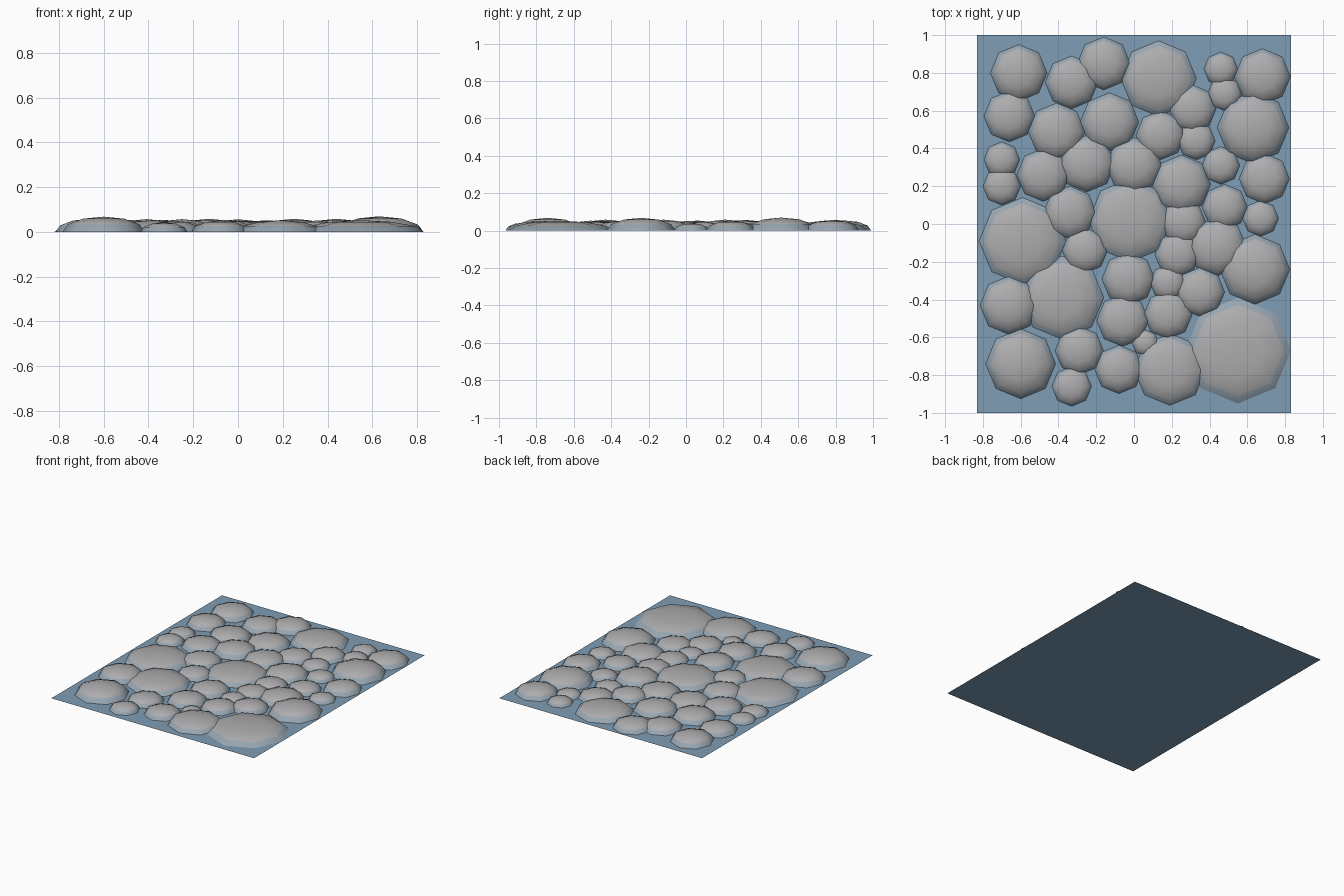
import bpy, bmesh, math

if "Cube" in bpy.data.objects:
    bpy.data.objects.remove(bpy.data.objects["Cube"])


def material(name, rgb):
    m = bpy.data.materials.new(name)
    m.diffuse_color = (*rgb, 1)
    m.use_nodes = True
    m.node_tree.nodes["Principled BSDF"].inputs["Base Color"].default_value = m.diffuse_color
    return m


BLUE = material("blue_base", (0.21, 0.34, 0.46))
RIM = material("stone_rim", (0.31, 0.38, 0.44))
GREY = material("stone_grey", (0.42, 0.42, 0.43))

# Rounded stones: x, y, radius
ROUND = [
    (-.61, .80, .15), (-.33, .75, .14), (-.16, .85, .14), (.46, .82, .09),
    (.68, .78, .148), (.48, .69, .09), (-.66, .57, .135), (-.41, .49, .15),
    (-.13, .54, .155), (.14, .47, .13), (.31, .61, .125), (.63, .51, .19),
    (.33, .44, .10), (-.70, .34, .095), (-.70, .20, .10), (-.48, .26, .14),
    (-.25, .32, .15), (0, .31, .148), (.25, .21, .155), (.46, .31, .10),
    (.69, .24, .133), (-.34, .06, .14), (.26, .01, .12), (.48, .09, .12),
    (.67, .03, .095), (-.26, -.14, .12), (.23, -.16, .12), (.44, -.12, .155),
    (.64, -.24, .185), (-.66, -.43, .155), (-.03, -.29, .14), (.18, -.31, .095),
    (.35, -.36, .13), (-.06, -.51, .138), (.18, -.48, .128), (-.60, -.74, .185),
    (-.29, -.67, .128), (-.33, -.86, .105), (-.08, -.77, .128), (.06, -.63, .07),
]
# Large, flatter stones
FLAT = [
    (.13, .77, .20), (-.59, -.09, .23), (-.02, .02, .22),
    (-.38, -.39, .22), (.19, -.77, .19), (.55, -.67, .28),
]


def stone(name, x, y, r, h, sides=8):
    """Low-poly half ellipsoid resting on the base."""
    bm = bmesh.new()
    rings = []
    for lat in (0, math.radians(30), math.radians(60)):
        rings.append([bm.verts.new((r * math.cos(lat) * math.cos(2 * math.pi * i / sides),
                                    r * math.cos(lat) * math.sin(2 * math.pi * i / sides),
                                    h * math.sin(lat))) for i in range(sides)])
    top = bm.verts.new((0, 0, h))
    for i in range(sides):
        j = (i + 1) % sides
        for k in range(2):
            f = bm.faces.new((rings[k][i], rings[k][j], rings[k + 1][j], rings[k + 1][i]))
            f.material_index = 1 - k
        bm.faces.new((rings[2][i], rings[2][j], top))
    for f in bm.faces:
        f.smooth = True
    me = bpy.data.meshes.new(name)
    bm.to_mesh(me)
    bm.free()
    me.materials.append(GREY)
    me.materials.append(RIM)
    ob = bpy.data.objects.new(name, me)
    ob.location = (x, y, 0)
    bpy.context.collection.objects.link(ob)


# Base sheet
bpy.ops.mesh.primitive_plane_add(size=2, location=(0, 0, 0))
base = bpy.context.object
base.name = "base_sheet"
base.scale = (0.832, 1, 1)
base.data.materials.append(BLUE)

# Stones
for n, (x, y, r) in enumerate(ROUND):
    stone(f"round_stone_{n + 1}", x, y, r, 0.01 + 0.315 * r)
for n, (x, y, r) in enumerate(FLAT):
    stone(f"flat_stone_{n + 1}", x, y, r, 0.052)
